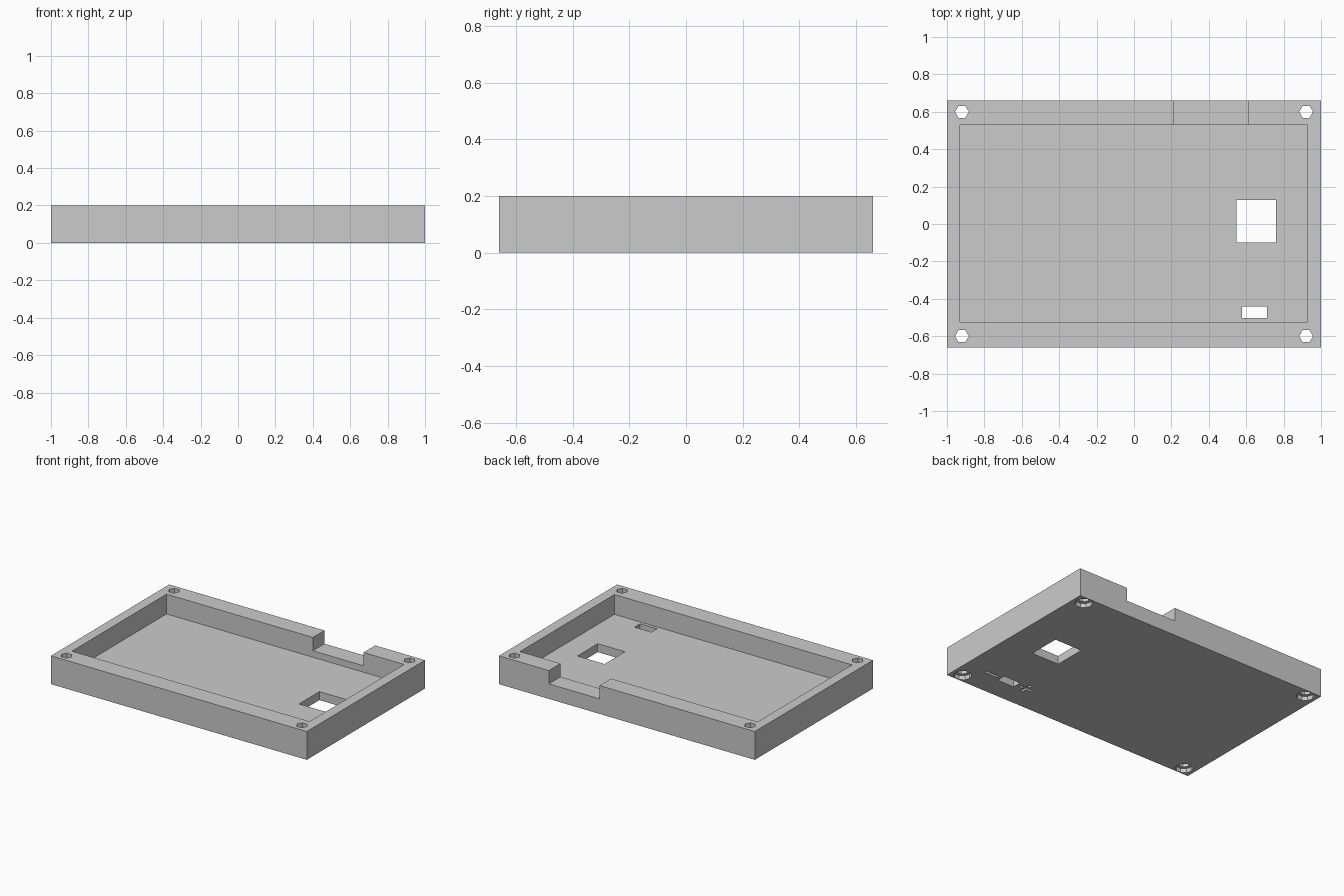
import bpy
import bmesh
from math import cos, sin, pi

cube = bpy.data.objects.get("Cube")
if cube:
    bpy.data.objects.remove(cube, do_unlink=True)

# Overall sizes
HALF_X, HALF_Y, HEIGHT = 1.0, 0.66, 0.2
FLOOR, NOTCH_Z, OVER = 0.06, 0.106, 0.05

grey = bpy.data.materials.new("plain grey")
grey.use_nodes = True
grey.diffuse_color = (0.6, 0.6, 0.6, 1)
grey.node_tree.nodes["Principled BSDF"].inputs["Base Color"].default_value = grey.diffuse_color


def prism(name, outline, z0, z1):
    """Upright solid made by extruding a flat outline."""
    bm = bmesh.new()
    face = bm.faces.new([bm.verts.new((x, y, z0)) for x, y in outline])
    top = bmesh.ops.extrude_face_region(bm, geom=[face])["geom"]
    bmesh.ops.translate(bm, vec=(0, 0, z1 - z0),
                        verts=[v for v in top if isinstance(v, bmesh.types.BMVert)])
    bmesh.ops.recalc_face_normals(bm, faces=bm.faces)
    mesh = bpy.data.meshes.new(name)
    bm.to_mesh(mesh)
    bm.free()
    mesh.materials.append(grey)
    obj = bpy.data.objects.new(name, mesh)
    bpy.context.collection.objects.link(obj)
    return obj


def box(name, x0, x1, y0, y1, z0, z1):
    return prism(name, [(x0, y0), (x1, y0), (x1, y1), (x0, y1)], z0, z1)


def cylinder(name, x, y, radius, sides, z0, z1):
    ring = [2 * pi * i / sides for i in range(sides)]
    return prism(name, [(x + radius * cos(a), y + radius * sin(a)) for a in ring], z0, z1)


def cut(target, cutter):
    """Subtract the cutter from the target and discard it."""
    cutter.hide_render = True
    mod = target.modifiers.new("cut", "BOOLEAN")
    mod.operation, mod.solver, mod.object = "DIFFERENCE", "EXACT", cutter
    bpy.context.view_layer.objects.active = target
    bpy.ops.object.modifier_apply(modifier=mod.name)
    bpy.data.objects.remove(cutter, do_unlink=True)


# Solid block, hollowed from above
tray = box("enclosure_tray", -HALF_X, HALF_X, -HALF_Y, HALF_Y, 0, HEIGHT)
cut(tray, box("cavity", -0.93, 0.927, -0.525, 0.53, FLOOR, HEIGHT + OVER))

# Notch through the back wall
cut(tray, box("back_notch", 0.214, 0.61, 0.5, HALF_Y + OVER, NOTCH_Z, HEIGHT + OVER))

# Openings through the floor
cut(tray, box("square_window", 0.547, 0.76, -0.1, 0.128, -OVER, FLOOR + OVER))
cut(tray, box("wire_slot", 0.578, 0.71, -0.503, -0.44, -OVER, FLOOR + OVER))

# Corner screw holes with wider recesses underneath
for x in (-0.92, 0.92):
    for y in (-0.6, 0.6):
        cut(tray, cylinder("screw_hole", x, y, 0.037, 6, -OVER, HEIGHT + OVER))
        cut(tray, cylinder("screw_recess", x, y, 0.058, 10, -OVER, 0.03))

# Shallow grooves under the floor, on both sides of the wire slot
GROOVE_Y, GROOVE_TOP, ARM, THIN = -0.47, 0.015, 0.05, 0.01
for x, half_x, half_y in ((0.79, ARM, THIN), (0.505, ARM, THIN), (0.505, THIN, ARM)):
    cut(tray, box("groove", x - half_x, x + half_x,
                  GROOVE_Y - half_y, GROOVE_Y + half_y, -OVER, GROOVE_TOP))
